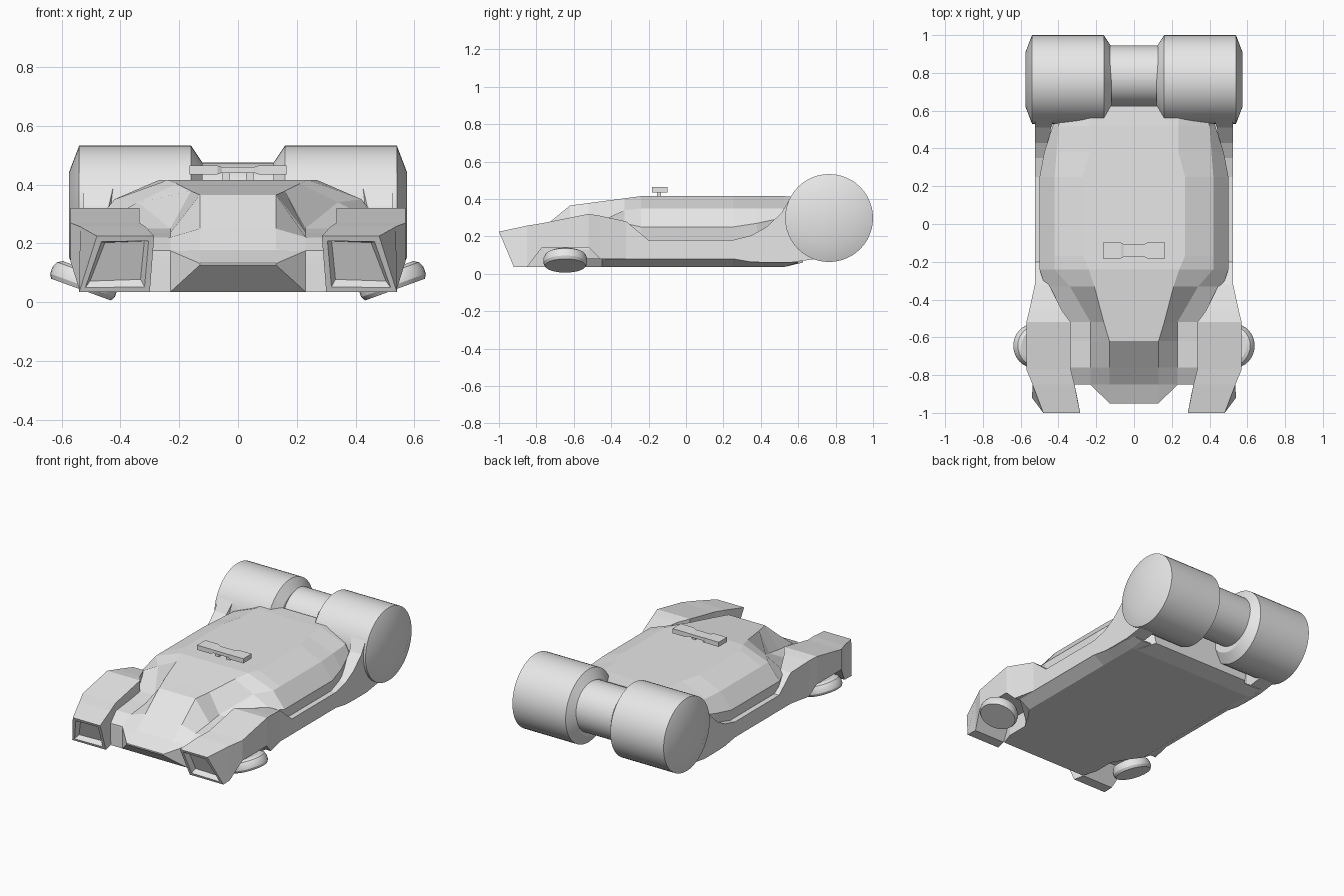
import bpy, bmesh, math
from mathutils import Matrix, Vector

if "Cube" in bpy.data.objects:
    bpy.data.objects.remove(bpy.data.objects["Cube"])

grey = bpy.data.materials.new("plain_grey")
grey.diffuse_color = (0.8, 0.8, 0.8, 1)
grey.use_nodes = True
grey.node_tree.nodes["Principled BSDF"].inputs["Base Color"].default_value = grey.diffuse_color


def finish(name, bm, smooth=False):
    bmesh.ops.remove_doubles(bm, verts=bm.verts, dist=0.0005)
    bmesh.ops.recalc_face_normals(bm, faces=bm.faces)
    me = bpy.data.meshes.new(name)
    bm.to_mesh(me)
    bm.free()
    me.materials.append(grey)
    ob = bpy.data.objects.new(name, me)
    bpy.context.collection.objects.link(ob)
    if smooth:
        bpy.ops.object.select_all(action='DESELECT')
        ob.select_set(True)
        bpy.context.view_layer.objects.active = ob
        bpy.ops.object.shade_smooth_by_angle(angle=math.radians(25))
    return ob


def loft(rings):
    """Skin a row of closed rings and cap both ends; returns the mesh and the first cap."""
    bm = bmesh.new()
    rows = [[bm.verts.new(p) for p in r] for r in rings]
    n = len(rows[0])
    for a, b in zip(rows, rows[1:]):
        for i in range(n):
            j = (i + 1) % n
            bm.faces.new((a[i], a[j], b[j], b[i]))
    first = bm.faces.new(rows[0])
    bm.faces.new(rows[-1])
    return bm, first


def mirrored(y, half):
    """Ring at station y from right-half points listed bottom to top."""
    return [(x, y, z) for x, z in half] + [(-x, y, z) for x, z in reversed(half)]


def lathe(name, profile, matrix, seg=48):
    """Turn (distance along axis, radius) pairs about the local z axis."""
    rings = [[matrix @ Vector((r * math.cos(2 * math.pi * i / seg),
                               r * math.sin(2 * math.pi * i / seg), d))
              for i in range(seg)] for d, r in profile]
    return finish(name, loft(rings)[0], True)


# Central body: bottom, lower side, waist, shoulder, roof edge at each station
body = [
    (-0.95, [(.13, .126), (.13, .128), (.13, .130), (.13, .132), (.13, .134)]),
    (-0.85, [(.23, .035), (.23, .13), (.23, .15), (.23, .175), (.13, .178)]),
    (-0.849, [(.31, .035), (.33, .13), (.33, .175), (.23, .176), (.13, .179)]),
    (-0.76, [(.34, .035), (.34, .13), (.345, .22), (.23, .221), (.13, .25)]),
    (-0.62, [(.34, .035), (.34, .13), (.345, .235), (.23, .236), (.13, .365)]),
    (-0.52, [(.40, .035), (.40, .13), (.36, .25), (.23, .251), (.16, .378)]),
    (-0.33, [(.43, .035), (.47, .18), (.47, .27), (.34, .34), (.21, .403)]),
    (-0.24, [(.45, .035), (.49, .18), (.50, .25), (.42, .35), (.24, .415)]),
    (-0.17, [(.45, .035), (.49, .18), (.50, .25), (.42, .35), (.27, .415)]),
    (0.25, [(.45, .035), (.49, .18), (.50, .25), (.42, .35), (.27, .415)]),
    (0.38, [(.45, .035), (.475, .2), (.475, .27), (.41, .35), (.235, .415)]),
    (0.52, [(.42, .035), (.42, .2), (.43, .3), (.40, .35), (.235, .415)]),
    (0.625, [(.35, .06), (.38, .2), (.38, .3), (.36, .35), (.235, .41)]),
]
finish("body", loft([mirrored(y, h) for y, h in body])[0])

# Floor pan with sloping sills
pan = [(-.60, .34, .08, .34, .035), (-.45, .525, .082, .45, .035), (.25, .525, .082, .45, .035),
       (.35, .52, .063, .45, .035), (.52, .52, .063, .45, .035), (.60, .50, .063, .44, .057)]
finish("floor_pan", loft([mirrored(y, [(xb, zb), (xt, zt)]) for y, xt, zt, xb, zb in pan])[0])

# Front pods running back as side rails: y, inner x, outer x, bottom z, top z
rail = [(-.85, .315, .537, .035, .257), (-.77, .335, .57, .14, .27), (-.52, .335, .57, .14, .32),
        (-.46, .38, .555, .08, .31), (-.32, .45, .525, .08, .28), (-.20, .45, .525, .08, .18),
        (.25, .45, .525, .08, .18), (.35, .45, .525, .063, .205), (.43, .45, .525, .06, .25),
        (.51, .44, .525, .06, .325), (.56, .42, .525, .06, .41), (.70, .42, .525, .08, .42)]
for side, s in (("right", 1), ("left", -1)):
    rings = [[(s * .30, -.92, .035), (s * .54, -.92, .035), (s * .48, -1, .225), (s * .285, -1, .225)]]
    rings += [[(s * a, y, b), (s * o, y, b), (s * o, y, t), (s * a, y, t)] for y, a, o, b, t in rail]
    bm, front = loft(rings)
    bmesh.ops.recalc_face_normals(bm, faces=bm.faces)
    # recessed lamp in the pod front
    bmesh.ops.inset_region(bm, faces=[front], thickness=.026)
    bmesh.ops.inset_region(bm, faces=[front], thickness=.02, depth=-.03)
    finish(side + "_pod_and_rail", bm)

    # Big rear roller, bevelled at both ends
    turn = Matrix.Translation((0, .765, .298)) @ Matrix.Rotation(s * math.pi / 2, 4, 'Y')
    lathe(side + "_rear_wheel", [(.12, .175), (.16, .235), (.54, .235), (.575, .143)], turn)

    # Tilted front wheel puck
    tilt = Matrix.Translation((s * .534, -.645, .043)) @ Matrix.Rotation(-s * math.radians(20), 4, 'Y')
    lathe(side + "_front_wheel", [(0, .108), (.015, .117), (.04, .117), (.06, .108), (.07, .09)], tilt, 32)

# Axle drum between the rear wheels
lathe("rear_axle", [(-.14, .16), (.14, .16)],
      Matrix.Translation((0, .785, .315)) @ Matrix.Rotation(math.pi / 2, 4, 'Y'))

# Roof light bar, slimmer in the middle, on two posts
bar = [(-.165, .042, .015), (-.07, .042, .015), (-.055, .034, .01),
       (.055, .034, .01), (.07, .042, .015), (.165, .042, .015)]
finish("roof_bar", loft([[(x, -.14 - h, .45 - t), (x, -.14 + h, .45 - t),
                          (x, -.14 + h, .45 + t), (x, -.14 - h, .45 + t)] for x, h, t in bar])[0])
for side, s in (("right", 1), ("left", -1)):
    bm = bmesh.new()
    bmesh.ops.create_cube(bm, size=1, matrix=Matrix.Translation((s * .04, -.145, .427))
                          @ Matrix.Diagonal((.025, .02, .034, 1)))
    finish(side + "_bar_post", bm)
